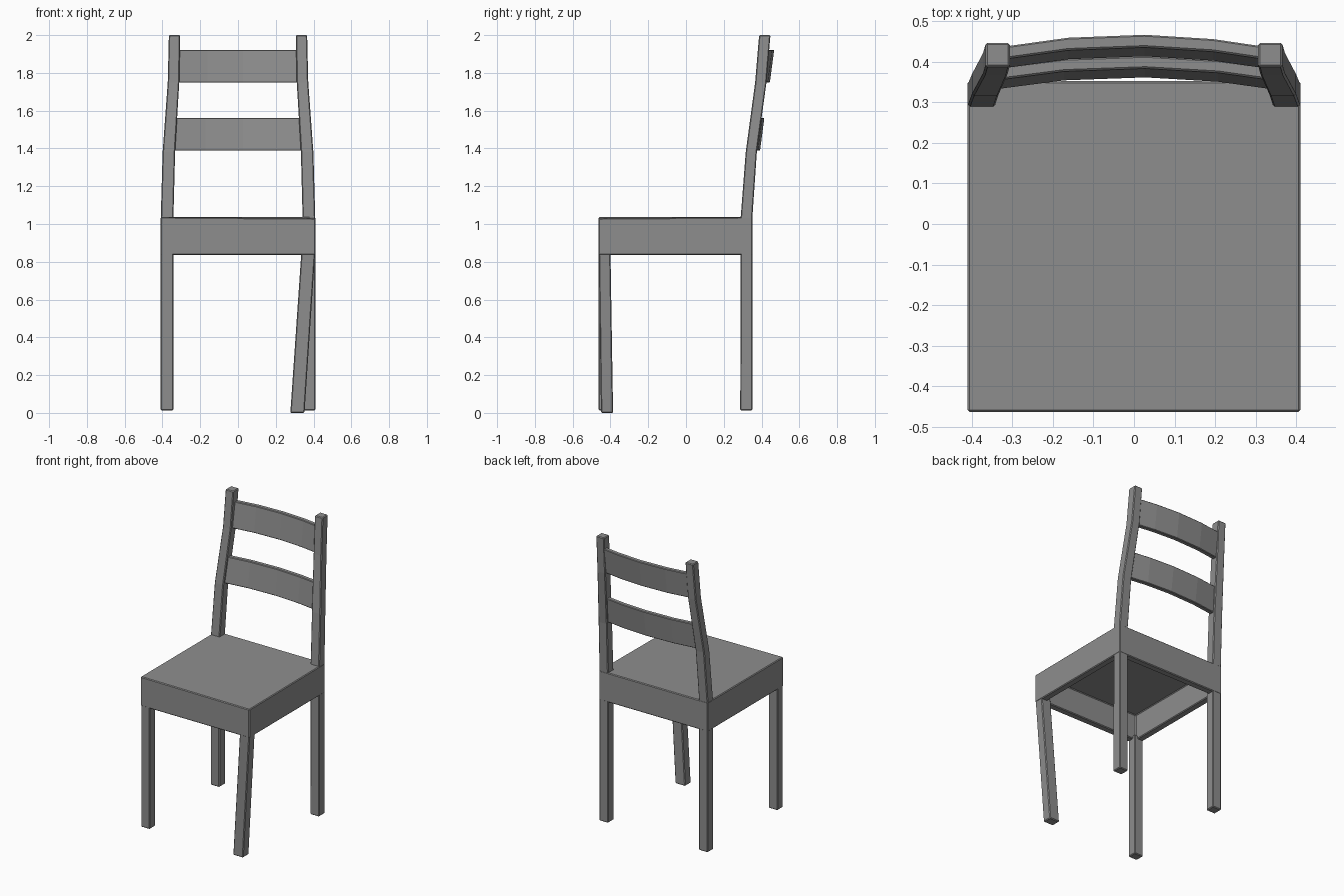
import bpy, bmesh

if "Cube" in bpy.data.objects:
    bpy.data.objects.remove(bpy.data.objects["Cube"])

grey = bpy.data.materials.new("dark_grey")
grey.diffuse_color = (0.27, 0.27, 0.27, 1)
grey.use_nodes = True
grey.node_tree.nodes["Principled BSDF"].inputs["Base Color"].default_value = grey.diffuse_color


def finish(name, bm, bevel):
    bmesh.ops.recalc_face_normals(bm, faces=bm.faces)
    mesh = bpy.data.meshes.new(name)
    bm.to_mesh(mesh)
    bm.free()
    mesh.materials.append(grey)
    ob = bpy.data.objects.new(name, mesh)
    bpy.context.collection.objects.link(ob)
    mod = ob.modifiers.new("soft_edges", 'BEVEL')
    mod.width = bevel
    mod.segments = 1
    mod.limit_method = 'ANGLE'
    mod.angle_limit = 0.6
    return ob


def loft(name, rings, bevel=0.005):
    """Skin a list of four-cornered sections and cap both ends."""
    bm = bmesh.new()
    loops = [[bm.verts.new(p) for p in ring] for ring in rings]
    for a, b in zip(loops, loops[1:]):
        for i in range(4):
            j = (i + 1) % 4
            bm.faces.new((a[i], a[j], b[j], b[i]))
    bm.faces.new(loops[0])
    bm.faces.new(loops[-1])
    return finish(name, bm, bevel)


def post(name, path):
    """Square bar through stations (z, x0, x1, y0, y1)."""
    return loft(name, [[(x0, y0, z), (x1, y0, z), (x1, y1, z), (x0, y1, z)]
                       for z, x0, x1, y0, y1 in path])


# Seat box, hollowed from below to leave an apron as thick as the legs
bm = bmesh.new()
bmesh.ops.create_cube(bm, size=1)
for v in bm.verts:
    v.co.x *= 0.82
    v.co.y = v.co.y * 0.815 - 0.0555
    v.co.z = 0.936 + v.co.z * 0.2
    if v.co.z > 1 and v.co.x > 0 and v.co.y < 0:
        v.co.z -= 0.006
under = min(bm.faces, key=lambda f: f.calc_center_median().z)
bmesh.ops.inset_region(bm, faces=[under], thickness=0.066)
inner = bmesh.ops.extrude_face_region(bm, geom=[under])
bmesh.ops.delete(bm, geom=[under], context='FACES_ONLY')
for v in inner["geom"]:
    if isinstance(v, bmesh.types.BMVert):
        v.co.z = 1.01
finish("seat", bm, 0.005)

# Back legs continue upward as leaning back posts, upright again at the top
for side, s in (("left", -1), ("right", 1)):
    stations = [(0.013, 0.342, 0.409, 0.287, 0.351),
                (1.03, 0.342, 0.409, 0.289, 0.351),
                (1.38, 0.333, 0.399, 0.316, 0.375),
                (1.75, 0.311, 0.372, 0.366, 0.426),
                (2.00, 0.306, 0.366, 0.387, 0.447)]
    post("back_post_" + side,
         [(z, *sorted((s * a, s * b)), y0, y1) for z, a, b, y0, y1 in stations])

# Front legs: the right one splays inward
post("front_leg_left", [(0.013, -0.409, -0.342, -0.462, -0.40),
                        (0.86, -0.409, -0.342, -0.462, -0.40)])
post("front_leg_right", [(0.0, 0.277, 0.352, -0.450, -0.386),
                         (0.86, 0.336, 0.409, -0.462, -0.400)])

# Curved, tilted back slats: z range, half width, front y at the middle, tilt
for name, z0, z1, half, y_mid in (("lower_slat", 1.388, 1.562, 0.345, 0.361),
                                  ("upper_slat", 1.748, 1.922, 0.325, 0.413)):
    rings = []
    for t in (-1, -0.5, 0.08, 0.6, 1):
        x = t * half
        y = y_mid - 0.03 * t * t
        tilt, thick = 0.023, 0.031
        rings.append([(x, y, z0), (x, y + thick, z0),
                      (x, y + thick + tilt, z1), (x, y + tilt, z1)])
    loft(name, rings, 0.004)
